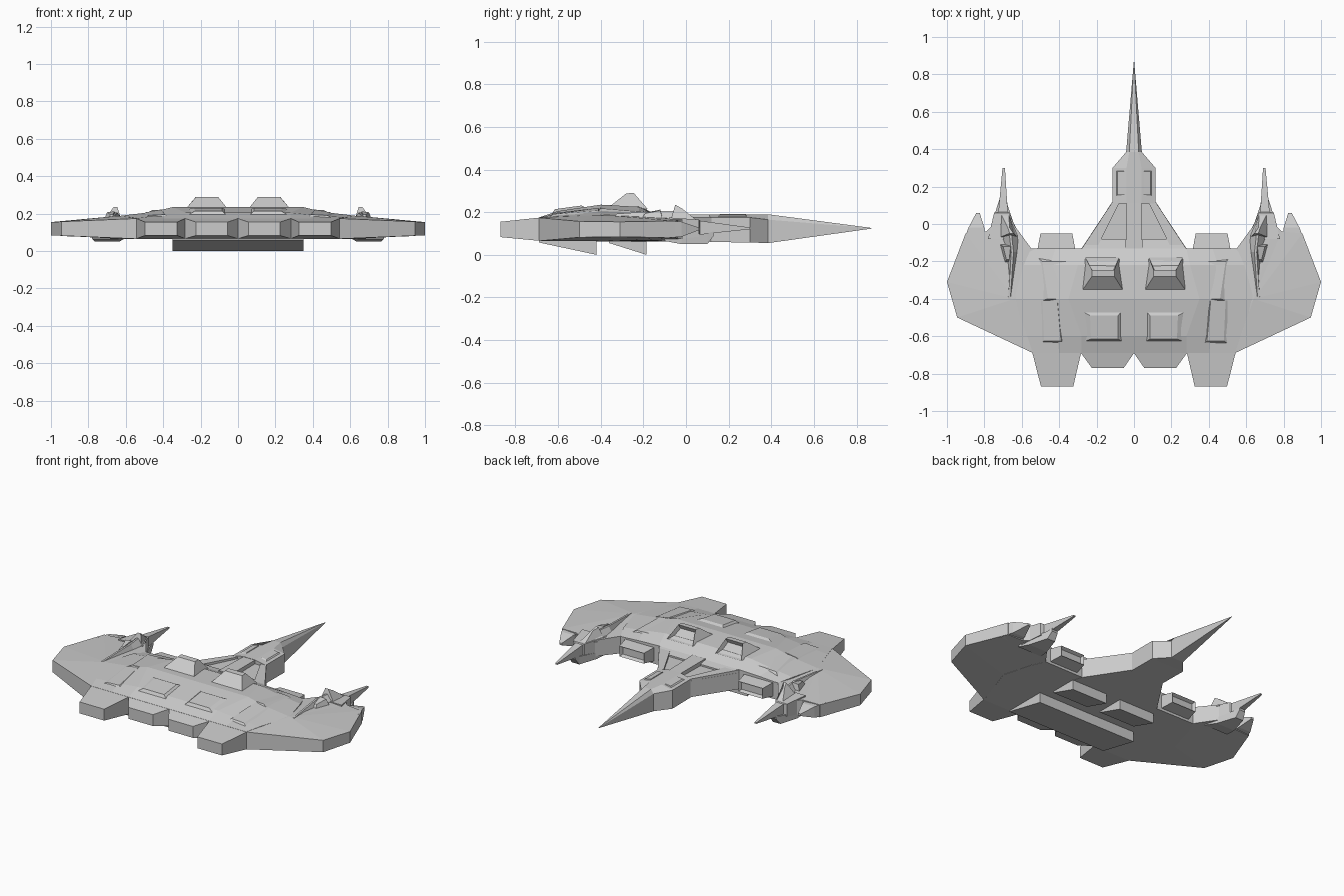
import bpy, bmesh


def finish(name, bm, mirror):
    bmesh.ops.recalc_face_normals(bm, faces=bm.faces)
    me = bpy.data.meshes.new(name)
    bm.to_mesh(me)
    bm.free()
    ob = bpy.data.objects.new(name, me)
    bpy.context.collection.objects.link(ob)
    if mirror:
        m = ob.modifiers.new("Mirror", 'MIRROR')
        m.use_mirror_merge = False
    return ob


def loft(name, rings, mirror=True, recess=None):
    """Skin equal-sized rings of points; optionally recess the most +y face."""
    bm = bmesh.new()
    vs = [[bm.verts.new(p) for p in r] for r in rings]
    n = len(rings[0])
    for a, b in zip(vs, vs[1:]):
        for i in range(n):
            j = (i + 1) % n
            bm.faces.new((a[i], a[j], b[j], b[i]))
    bm.faces.new(vs[0])
    bm.faces.new(vs[-1])
    if recess:
        bmesh.ops.recalc_face_normals(bm, faces=bm.faces)
        f = max(bm.faces, key=lambda q: q.normal.y)
        bmesh.ops.inset_region(bm, faces=[f], thickness=recess[0], depth=0)
        bmesh.ops.translate(bm, verts=f.verts, vec=-f.normal * recess[1])
    return finish(name, bm, mirror)


def boxes(name, secs, mirror=True, recess=None):
    """Rectangular sections along y: (y, x0, x1, z0, z1)."""
    return loft(name, [[(a, y, c), (b, y, c), (b, y, d), (a, y, d)]
                       for y, a, b, c, d in secs], mirror, recess)


def sym(y, half):
    """Full ring from a half profile running top centre to bottom centre."""
    right = [(x, y, z) for x, z in half]
    return right + [(-x, y, z) for x, z in reversed(half) if x > 0]


def pad(name, base, top):
    """Raised plate from base and top quads."""
    return loft(name, [base, top])


# Central hull
hull = [(-.69, .175, .28, .175, .40, .175, .54, .175),
        (-.60, .205, .28, .205, .41, .192, .57, .180),
        (-.40, .235, .35, .235, .45, .210, .64, .187),
        (-.22, .228, .30, .225, .45, .203, .59, .185),
        (-.13, .185, .28, .185, .42, .180, .55, .172)]
loft("hull", [sym(y, [(0, z), (a, za), (b, zb), (c, zc), (c, .065), (0, .062)])
              for y, z, a, za, b, zb, c, zc in hull], False)

# Wings with a gently crowned top
outline = [(.45, -.69), (.54, -.69), (.945, -.50), (1, -.31), (.90, -.05),
           (.79, -.04), (.75, .0), (.645, .0), (.55, -.13), (.45, -.13)]
bm = bmesh.new()
lo = [bm.verts.new((x, y, .065 + .042 * max(0, x - .54))) for x, y in outline]
hi = [bm.verts.new((x, y, .174 - .042 * max(0, x - .54))) for x, y in outline]
for ring, z in ((lo, .066), (hi, .188)):
    apex = bm.verts.new((.64, -.40, z))
    for i in range(len(ring)):
        bm.faces.new((apex, ring[i], ring[(i + 1) % len(ring)]))
for i in range(len(lo)):
    j = (i + 1) % len(lo)
    bm.faces.new((lo[i], lo[j], hi[j], hi[i]))
finish("wing", bm, True)

# Engines and forward intakes
boxes("outer_engine", [(-.60, .29, .55, .066, .174), (-.69, .283, .543, .066, .174),
                       (-.87, .325, .497, .083, .155)])
boxes("inner_engine", [(-.60, 0, .283, .066, .174), (-.69, 0, .283, .066, .174),
                       (-.77, .055, .225, .083, .155)])
boxes("forward_intake", [(-.2, .31, .52, .08, .165), (-.13, .315, .515, .08, .165),
                         (-.05, .33, .50, .09, .155)], recess=(.014, .02))

# Nose: neck floor, rims, cockpit block and spike
boxes("neck_floor", [(-.2, -.30, .30, .062, .165), (-.13, -.28, .28, .062, .165),
                     (.12, -.115, .115, .062, .165)], False)
boxes("neck_rear_rim", [(-.135, -.275, .275, .15, .186), (-.08, -.24, .24, .15, .175)], False)
boxes("neck_side_rim", [(-.13, .20, .278, .15, .182), (.12, .075, .114, .15, .176)])
boxes("neck_spine", [(-.13, -.045, .045, .15, .192), (.12, -.04, .04, .15, .188)], False)
nose = [(.11, .115, .175, .04, .190, .060), (.30, .115, .175, .04, .190, .058),
        (.385, .042, .165, .025, .190, .055), (.87, .001, .125, .0005, .126, .123)]
loft("nose", [sym(y, [(0, zt), (b, zt), (a, zs), (a, zb), (0, zb)])
              for y, a, zs, b, zt, zb in nose], False)
pad("nose_panel", [(.045, .13, .17), (.108, .13, .165), (.108, .29, .165), (.045, .29, .17)],
    [(.052, .16, .192), (.088, .16, .186), (.088, .28, .186), (.052, .28, .192)])

# Upper intakes and rear roof plates
loft("upper_intake", [[(.055, -.36, .225), (.28, -.36, .225), (.26, -.18, .215), (.08, -.18, .215)],
                      [(.105, -.28, .288), (.225, -.28, .288), (.225, -.245, .29), (.105, -.245, .29)]],
     recess=(.014, .025))
pad("roof_plate", [(.06, -.63, .19), (.27, -.63, .19), (.28, -.465, .22), (.065, -.465, .22)],
    [(.085, -.615, .214), (.23, -.615, .214), (.235, -.49, .231), (.085, -.49, .231)])

# Shoulder plates above the outer engines
pad("shoulder_plate_front", [(.34, -.17, .17), (.53, -.17, .17), (.52, -.42, .19), (.38, -.42, .19)],
    [(.36, -.20, .207), (.49, -.20, .201), (.46, -.40, .218), (.40, -.40, .222)])
pad("shoulder_plate_rear", [(.38, -.40, .19), (.54, -.40, .18), (.52, -.65, .165), (.36, -.65, .165)],
    [(.41, -.41, .220), (.49, -.41, .208), (.48, -.625, .190), (.39, -.625, .195)])

# Wing claws
boxes("small_claw", [(-.10, .79, .915, .078, .160), (-.02, .80, .885, .085, .155),
                     (.06, .825, .843, .115, .128)])
boxes("large_claw", [(-.08, .61, .78, .068, .175), (.06, .667, .748, .085, .165),
                     (.065, .675, .725, .095, .160), (.30, .69, .703, .12, .128)])
boxes("claw_keel", [(-.10, .61, .78, .065, .08), (-.02, .635, .765, .05, .09),
                    (.10, .675, .73, .05, .10), (.13, .68, .72, .09, .11)])
loft("claw_fin", [[(x0, y, .16), (x1, y, .16), (xp + .006, y, zp), (xp - .006, y, zp)]
                  for y, x0, x1, xp, zp in ((-.40, .66, .675, .667, .187), (-.15, .615, .69, .65, .205),
                                            (-.06, .61, .72, .66, .205), (.0, .64, .73, .68, .185))])
loft("claw_crest", [[(.625, -.07, .17), (.715, -.07, .17), (.715, .06, .155), (.67, .06, .155)],
                    [(.645, -.05, .235), (.665, -.05, .235), (.675, -.02, .218), (.665, -.02, .218)]])
pad("claw_eye", [(.675, -.21, .17), (.69, -.21, .17), (.715, -.11, .17), (.645, -.11, .17)],
    [(.667, -.19, .197), (.682, -.19, .195), (.70, -.12, .207), (.66, -.12, .212)])

# Belly scoops
boxes("belly_scoop_rear", [(-.69, 0, .35, .058, .07), (-.42, 0, .35, 0, .07)])
boxes("belly_scoop_front", [(-.36, .05, .30, .055, .07), (-.185, .05, .30, 0, .07)])
